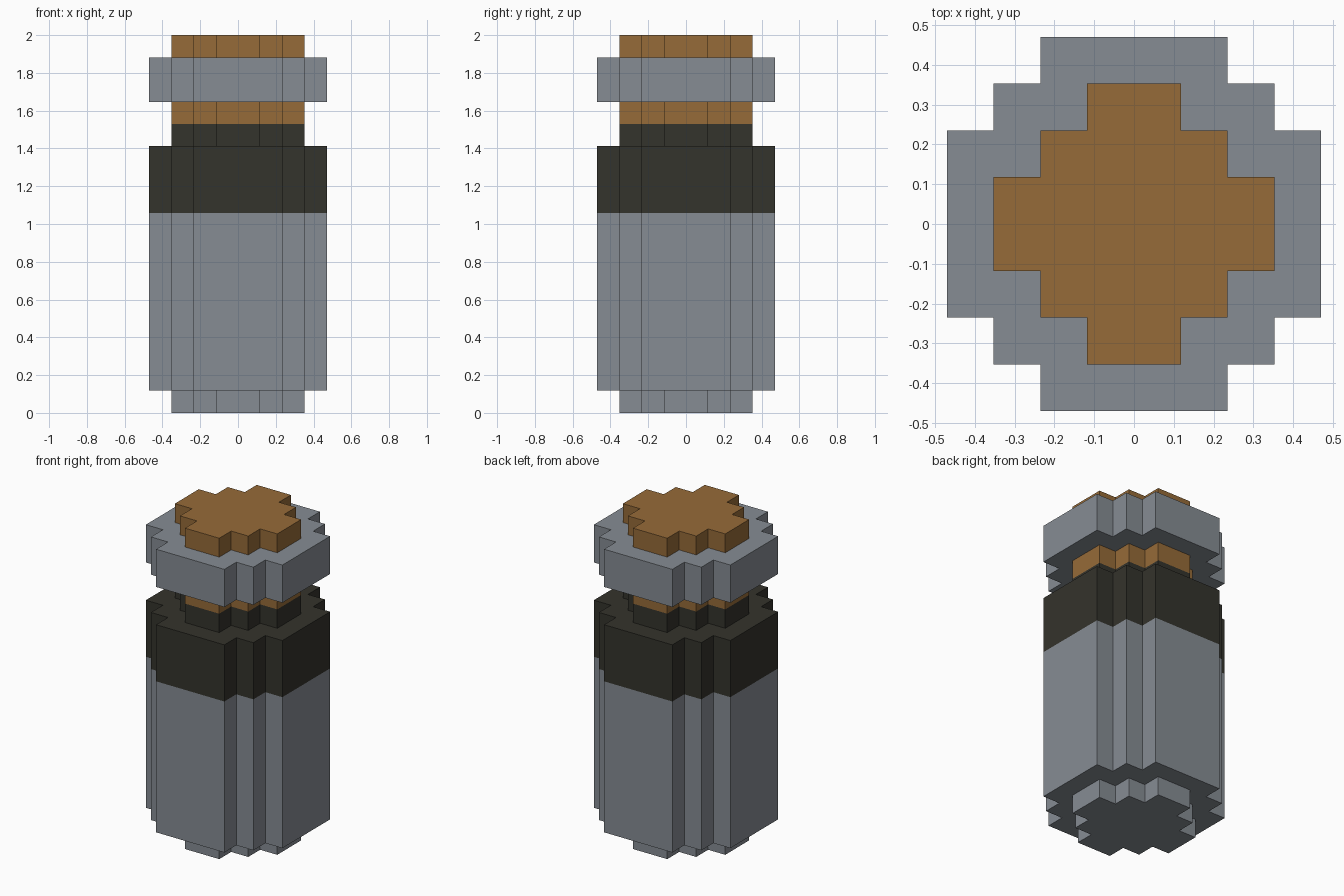
import bpy
import bmesh

cube = bpy.data.objects.get("Cube")
if cube:
    bpy.data.objects.remove(cube, do_unlink=True)

U = 2 / 17  # one block of the stepped shape


def make_material(name, rgb):
    mat = bpy.data.materials.new(name)
    mat.use_nodes = True
    color = (*rgb, 1.0)
    mat.diffuse_color = color
    mat.node_tree.nodes["Principled BSDF"].inputs["Base Color"].default_value = color
    return mat


glass = make_material("grey glass", (0.24, 0.265, 0.295))
cork = make_material("brown cork", (0.305, 0.147, 0.04))
dark = make_material("dark band", (0.034, 0.033, 0.025))


def stepped_outline(r):
    """Blocky circle of radius r blocks, one quarter turned four times."""
    quarter = [(r, r - 2), (r - 1, r - 2), (r - 1, r - 1), (r - 2, r - 1), (r - 2, r)]
    points = []
    for _ in range(4):
        points += quarter
        quarter = [(-y, x) for x, y in quarter]
    return points


def slab(name, radius, low, high, mat, bottom=False, top=False):
    """Stepped prism between two block heights, capped where exposed."""
    bm = bmesh.new()
    outline = stepped_outline(radius)
    lower = [bm.verts.new((x * U, y * U, low * U)) for x, y in outline]
    upper = [bm.verts.new((x * U, y * U, high * U)) for x, y in outline]
    for i in range(len(outline)):
        j = (i + 1) % len(outline)
        bm.faces.new((lower[i], lower[j], upper[j], upper[i]))
    if bottom:
        bm.faces.new(lower[::-1])
    if top:
        bm.faces.new(upper)
    mesh = bpy.data.meshes.new(name)
    bm.to_mesh(mesh)
    bm.free()
    mesh.materials.append(mat)
    obj = bpy.data.objects.new(name, mesh)
    bpy.context.collection.objects.link(obj)
    return obj


# Bottle from the foot upwards
slab("foot", 3, 0, 1, glass, bottom=True)
slab("body", 4, 1, 9, glass, bottom=True)
slab("shoulder_band", 4, 9, 12, dark, top=True)
slab("neck", 3, 12, 13, dark)

# Stopper and the rim around it
slab("stopper_lower", 3, 13, 14, cork)
slab("rim", 4, 14, 16, glass, bottom=True, top=True)
slab("stopper_top", 3, 16, 17, cork, top=True)
